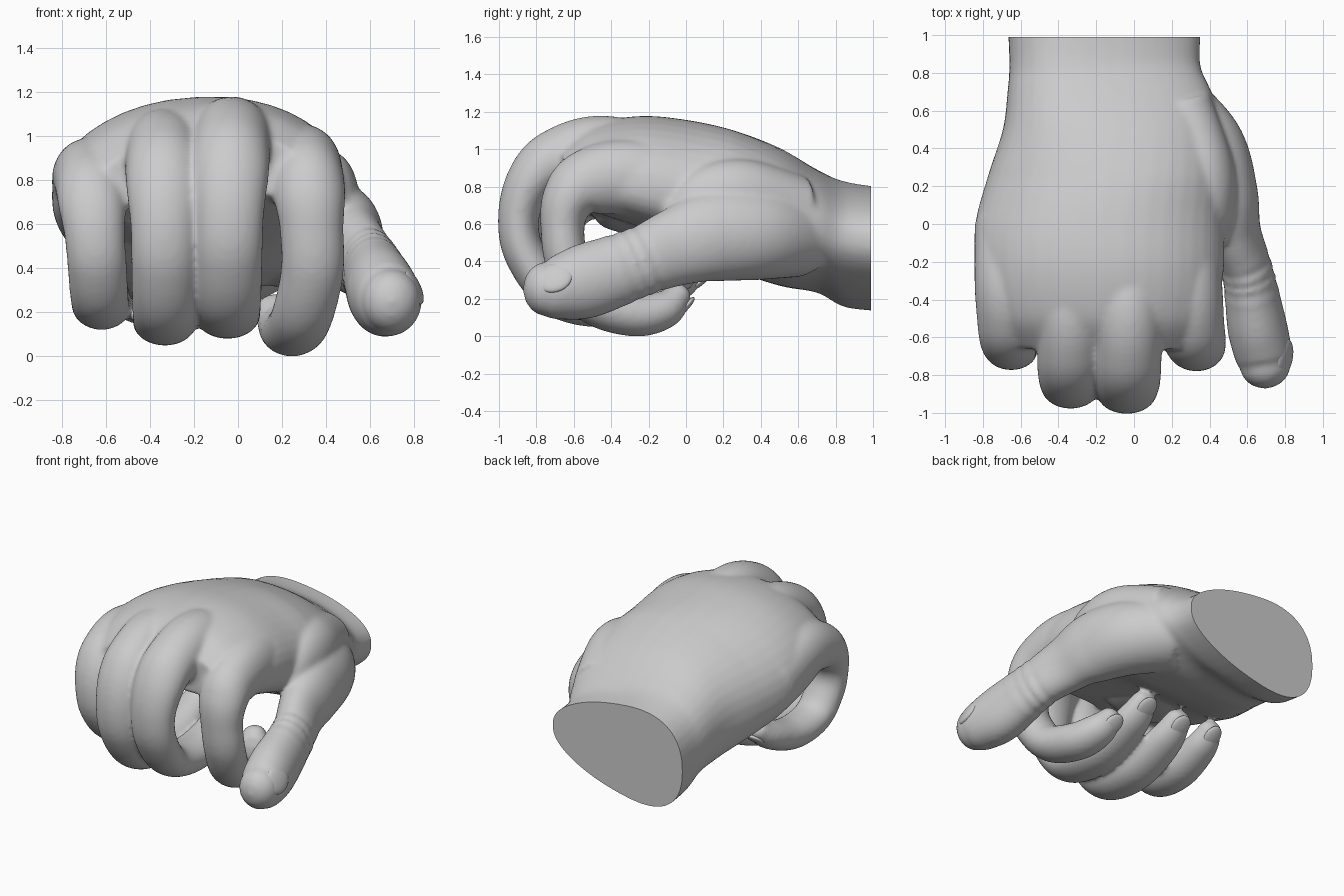
import bpy, bmesh, math
from mathutils import Vector, Matrix

if "Cube" in bpy.data.objects:
    bpy.data.objects.remove(bpy.data.objects["Cube"])

SIDES = 40


def spline(points, steps):
    """Catmull-Rom through tuples of any length."""
    out = []
    n = len(points)
    for i in range(n - 1):
        a, b, c, d = (points[max(0, min(n - 1, i + k))] for k in (-1, 0, 1, 2))
        for s in range(steps):
            t = s / steps
            out.append([0.5 * (2 * q + (r - p) * t + (2 * p - 5 * q + 4 * r - w) * t * t
                               + (3 * q - p - 3 * r + w) * t ** 3)
                        for p, q, r, w in zip(a, b, c, d)])
    return out + [list(points[-1])]


def loft(bm, rings):
    """Closed skin over a list of equal-sized rings."""
    loops = [[bm.verts.new(p) for p in ring] for ring in rings]
    for a, b in zip(loops, loops[1:]):
        for i in range(SIDES):
            j = (i + 1) % SIDES
            bm.faces.new((a[i], a[j], b[j], b[i]))
    bm.faces.new(loops[0][::-1])
    bm.faces.new(loops[-1])


def digit(bm, points, wrinkle=None):
    """Tube along (x, y, z, half width, half depth) with a rounded tip; returns tip frame."""
    pts = spline(points, 12)
    rings = []
    for i, (x, y, z, rw, rd) in enumerate(pts):
        c = Vector((x, y, z))
        t = Vector(pts[min(i + 1, len(pts) - 1)][:3]) - Vector(pts[max(i - 1, 0)][:3])
        t.normalize()
        w = (Vector((1, 0, 0)) - t * t.x).normalized()
        d = t.cross(w)
        if wrinkle and wrinkle[0] < y < wrinkle[1]:
            k = 1 + 0.06 * math.sin((y - wrinkle[0]) / (wrinkle[1] - wrinkle[0]) * 6 * math.pi)
            rw, rd = rw * k, rd * k
        stages = [(0, 1)]
        if i == len(pts) - 1:
            stages += [(math.sin(a * .36), math.cos(a * .36)) for a in range(1, 5)]
        for push, size in stages:
            o = c + t * push * min(rw, rd) * .9
            rings.append([o + w * rw * size * math.cos(u) + d * rd * size * math.sin(u)
                          for u in (2 * math.pi * k / SIDES for k in range(SIDES))])
    loft(bm, rings)
    return c, t, w, d


def nail(name, centre, along, across, normal, size):
    bm = bmesh.new()
    bmesh.ops.create_uvsphere(bm, u_segments=24, v_segments=14, radius=1)
    m = Matrix((across, along, normal)).transposed().to_4x4()
    m.translation = centre
    bm.transform(m @ Matrix.Diagonal((*size, 1)))
    return finish(name, bm)


def finish(name, bm):
    bmesh.ops.recalc_face_normals(bm, faces=bm.faces)
    for f in bm.faces:
        f.smooth = True
    me = bpy.data.meshes.new(name)
    bm.to_mesh(me)
    bm.free()
    ob = bpy.data.objects.new(name, me)
    bpy.context.collection.objects.link(ob)
    return ob


body = bmesh.new()

# palm and wrist: y, centre x, centre z, half width, half height
palm = [(1.08, -.155, .485, .515, .31), (.85, -.155, .515, .505, .315), (.7, -.13, .585, .54, .315),
        (.5, -.11, .66, .585, .36), (.25, -.14, .745, .635, .37), (0, -.18, .835, .66, .335),
        (-.25, -.18, .89, .655, .3), (-.5, -.17, .91, .6, .235), (-.66, -.16, .89, .5, .15)]
rings = []
for y, cx, cz, rx, rz in spline(palm, 8):
    arch = max(0, min(.1, (.75 - y) * .15))     # edges droop towards the knuckles
    taper = max(0, min(.3, (y - .25) * .5))     # thumb side of the wrist is thinner
    ring = []
    for k in range(SIDES):
        u = 2 * math.pi * k / SIDES
        c = math.copysign(abs(math.cos(u)) ** .85, math.cos(u))
        s = math.copysign(abs(math.sin(u)) ** .85, math.sin(u))
        ring.append(Vector((cx + rx * c, y, cz + .03 * c - arch * c * c + rz * s * (1 - taper * c))))
    rings.append(ring)
loft(body, rings)
# fleshy pad under the finger roots
digit(body, [(-.35, .2, .7, .3, .2), (-.35, -.1, .68, .32, .17), (-.35, -.38, .72, .3, .14)])

# side profile (y, z) of a curled finger, and of the more open index finger
curl = [(-.02, .86), (-.42, 1.0), (-.69, .955), (-.83, .84), (-.895, .65), (-.86, .45),
        (-.7, .25), (-.4, .205), (-.1, .3), (.04, .4)]
index_curl = [(.08, .76), (-.3, .86), (-.53, .83), (-.63, .74), (-.66, .6), (-.63, .4),
              (-.5, .2), (-.28, .13), (-.12, .155), (-.045, .225)]


def finger(name, profile, x_at, ys, yo, zs, zo, wide, deep):
    pts = []
    for i, (y, z) in enumerate(profile):
        tip = (1, .88, .64)[max(0, i - 7)]
        rw = (.165 - .003 * i) * wide * tip * (1.1 if 0 < i < 4 else 1)
        rd = (.11 + .09 * math.cos(min(i, 3.6) / 3.6 * math.pi / 2)) * deep * tip
        pts.append((x_at(i / 9), y * ys + yo, z * zs + zo, rw, rd))
    c, t, w, d = digit(body, pts)
    nail(name + "_nail", c - t * .02 + d * rd * .9, t, w, d, (rw * .72, .08, .02))


finger("middle", curl, lambda t: -.025 - .03 * t, 1, 0, 1, 0, 1.02, 1)
finger("ring", curl, lambda t: -.34 + .01 * t, .98, .01, .97, -.025, 1, 1)
finger("little", curl, lambda t: -.695 + .1 * t, .77, .02, .73, .09, .9, .95)
finger("index", index_curl,
       lambda t: .28 + .06 * math.sin(min(1, t * 1.5) * 1.7) - .18 * max(0, t - .55) / .45,
       1, 0, 1, 0, .95, 1.07)

# thumb with knuckle wrinkles, and the web joining it to the palm
digit(body, [(.15, .6, .55, .25, .22), (.36, .4, .56, .23, .245), (.47, .15, .55, .19, .245),
             (.53, -.05, .49, .145, .21), (.6, -.25, .41, .135, .185),
             (.65, -.53, .31, .157, .2), (.685, -.69, .27, .152, .17), (.695, -.75, .265, .135, .145)],
      wrinkle=(-.37, -.2))
digit(body, [(.22, .6, .7, .2, .17), (.36, .3, .76, .17, .2), (.42, .1, .72, .13, .19),
             (.44, -.04, .66, .08, .11)])
normal = Vector((.88, -.18, .42)).normalized()
along = Vector((.2, -1, -.1))
along = (along - normal * along.dot(normal)).normalized()
nail("thumb_nail", Vector((.797, -.705, .325)), along, along.cross(normal), normal, (.085, .1, .028))

# blend everything into one skin
raw = finish("hand_blend", body)
rm = raw.modifiers.new("blend", 'REMESH')
rm.mode = 'VOXEL'
rm.voxel_size = .015
sm = raw.modifiers.new("soften", 'SMOOTH')
sm.factor = .5
sm.iterations = 10
bpy.context.view_layer.update()
skin = bpy.data.meshes.new_from_object(raw.evaluated_get(bpy.context.evaluated_depsgraph_get()))
bpy.data.objects.remove(raw)

# flat cut at the wrist
bm = bmesh.new()
bm.from_mesh(skin)
bmesh.ops.bisect_plane(bm, geom=bm.verts[:] + bm.edges[:] + bm.faces[:], plane_co=(0, .99, 0),
                       plane_no=(0, 1, 0), clear_outer=True)
bmesh.ops.holes_fill(bm, edges=[e for e in bm.edges if e.is_boundary], sides=0)
hand = finish("hand", bm)
bpy.context.view_layer.objects.active = hand
hand.select_set(True)
bpy.ops.object.shade_smooth_by_angle(angle=math.radians(50))

# rest on the floor
low = min(v.co.z for v in hand.data.vertices)
for ob in bpy.context.collection.objects:
    ob.location.z -= low
